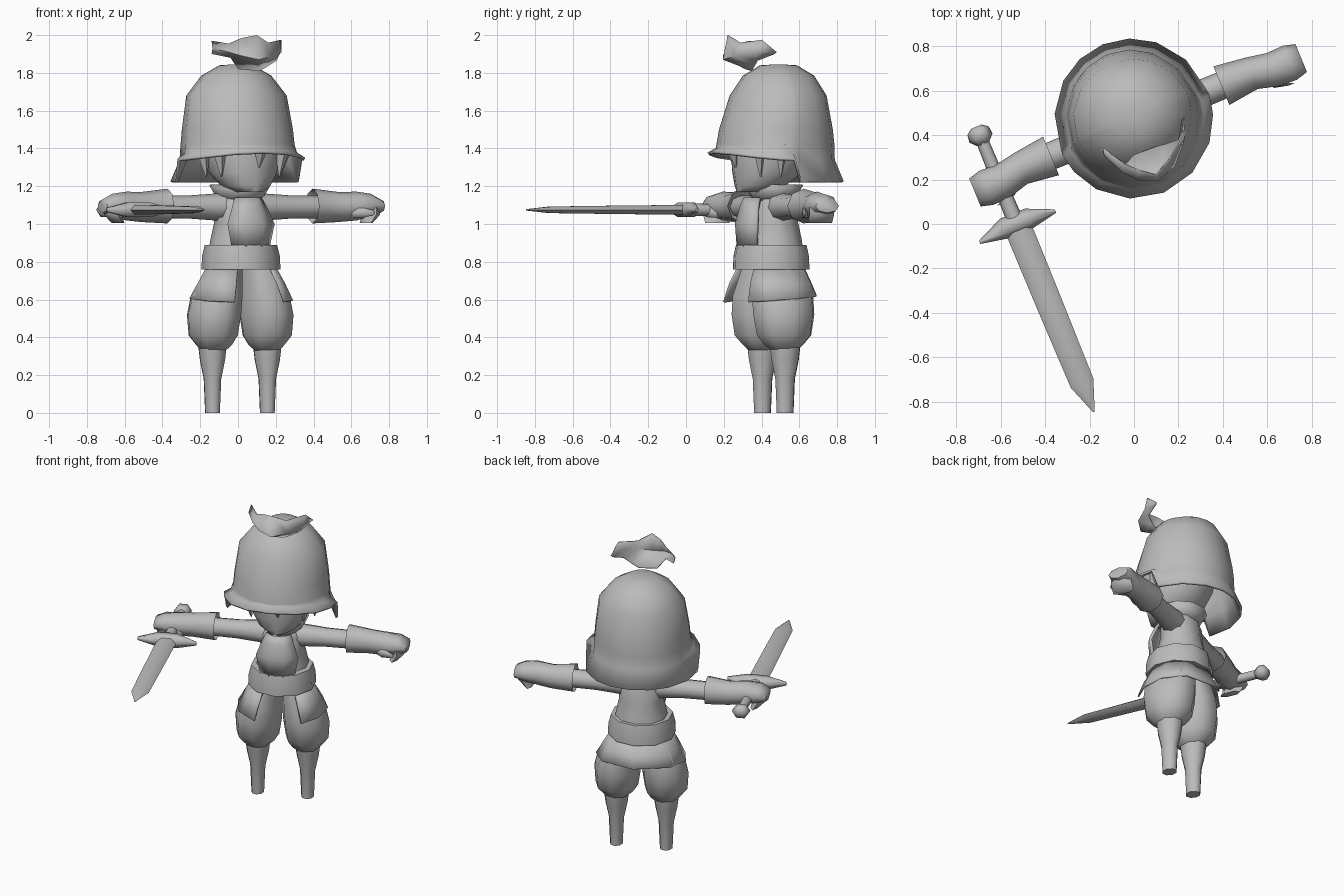
import bpy, bmesh, math
from mathutils import Matrix

cube = bpy.data.objects.get("Cube")
if cube:
    bpy.data.objects.remove(cube, do_unlink=True)

grey = bpy.data.materials.new("plain_grey")
grey.use_nodes = True
GREY = (0.5, 0.5, 0.5, 1)
grey.diffuse_color = GREY
grey.node_tree.nodes["Principled BSDF"].inputs["Base Color"].default_value = GREY

# The figure stands turned on the spot: local x is its left, local -y its front
BODY = Matrix.Translation((0.01, 0.465, 0)) @ Matrix.Rotation(math.radians(22.4), 4, "Z")
IDENTITY = Matrix.Identity(4)


def loft(name, rows, closed=True, caps=(True, True), thick=0, sharp=65, frame=BODY):
    """Skin a list of equally long point rows."""
    bm = bmesh.new()
    vs = [[bm.verts.new(p) for p in row] for row in rows]
    n = len(rows[0])
    for a, b in zip(vs, vs[1:]):
        for i in range(n if closed else n - 1):
            j = (i + 1) % n
            bm.faces.new((a[i], a[j], b[j], b[i]))
    if closed and caps[0]:
        bm.faces.new(vs[0])
    if closed and caps[1]:
        bm.faces.new(vs[-1])
    bmesh.ops.recalc_face_normals(bm, faces=bm.faces)
    mesh = bpy.data.meshes.new(name)
    bm.to_mesh(mesh)
    bm.free()
    mesh.transform(frame)
    mesh.materials.append(grey)
    ob = bpy.data.objects.new(name, mesh)
    bpy.context.collection.objects.link(ob)
    if thick:
        mod = ob.modifiers.new("thickness", "SOLIDIFY")
        mod.thickness = thick
    bpy.ops.object.select_all(action="DESELECT")
    ob.select_set(True)
    bpy.context.view_layer.objects.active = ob
    bpy.ops.object.shade_smooth_by_angle(angle=math.radians(sharp))


def polar(deg, ru, rv, z, u=0, v=0):
    """Point at an angle from the front, turning towards the left."""
    a = math.radians(deg)
    return (u + ru * math.sin(a), v - rv * math.cos(a), z)


def ring(n, ru, rv, z, u=0, v=0):
    return [polar(360 * i / n, ru, rv, z, u, v) for i in range(n)]


def ring_x(n, x, ry, rz, y, z):
    """Ring around the x axis."""
    return [(x, y + ry * math.cos(math.tau * i / n), z + rz * math.sin(math.tau * i / n))
            for i in range(n)]


def ring_y(n, y, rx, rz, x, z):
    """Ring around the y axis."""
    return [(x + rx * math.cos(math.tau * i / n), y, z + rz * math.sin(math.tau * i / n))
            for i in range(n)]


# Legs and arms, one per side
for side, s in (("left", 1), ("right", -1)):
    trousers = [(0.31, 0.05, 0.05, 0.157), (0.36, 0.10, 0.11, 0.15), (0.41, 0.135, 0.155, 0.155),
                (0.52, 0.147, 0.175, 0.15), (0.62, 0.137, 0.175, 0.135), (0.77, 0.09, 0.14, 0.09)]
    loft(side + "_trouser_leg", [ring(8, ru, rv, z, s * u, -0.005) for z, ru, rv, u in trousers])
    shin = [(0, 0.04), (0.18, 0.048), (0.28, 0.07), (0.36, 0.08)]
    loft(side + "_shin", [ring(8, r, r + 0.008, z, s * 0.157) for z, r in shin])

    sleeve = [(0.06, 0.08, 0.08), (0.16, 0.075, 0.07), (0.28, 0.064, 0.062), (0.46, 0.062, 0.06)]
    loft(side + "_arm", [ring_x(8, s * x, ry, rz, 0, 1.09) for x, ry, rz in sleeve])
    glove = [(0.47, 0.06, 0.06, 1.09), (0.415, 0.094, 0.092, 1.095), (0.56, 0.076, 0.08, 1.09),
             (0.66, 0.08, 0.076, 1.095), (0.74, 0.083, 0.06, 1.1), (0.795, 0.068, 0.036, 1.095)]
    loft(side + "_glove", [ring_x(8, s * x, ry, rz, -0.022 if x > 0.6 else 0, z)
                           for x, ry, rz, z in glove])
    fingers = [(1.1, 0.045, 0.74), (1.05, 0.042, 0.74), (1.005, 0.026, 0.71)]
    loft(side + "_fingers", [ring(6, ru, 0.07, z, s * u, -0.03) for z, ru, u in fingers])
    thumb = [(-0.05, 0.032, 0.62), (-0.10, 0.028, 0.66), (-0.115, 0.015, 0.71)]
    loft(side + "_thumb", [ring_y(6, y, r, r, s * x, 1.06) for y, r, x in thumb])

# Torso and neck
torso = [(0.84, 0.17, 0.16), (0.92, 0.157, 0.15), (1.01, 0.137, 0.13), (1.10, 0.15, 0.12),
         (1.16, 0.11, 0.095), (1.19, 0.075, 0.07), (1.28, 0.08, 0.08)]
loft("torso", [ring(10, ru, rv, z) for z, ru, rv in torso])

# Flared collar under the helmet
loft("collar", [ring(10, 0.10, 0.10, 1.12), ring(10, 0.125, 0.12, 1.16), ring(10, 0.155, 0.15, 1.21)],
     caps=(False, False), thick=0.01)

# Bent chest plate
plate = [(1.14, 0.078, -0.16), (1.09, 0.10, -0.18), (1.0, 0.135, -0.20), (0.88, 0.11, -0.195)]
loft("chest_plate", [[(k * w, v + 0.075 * max(0, abs(k) - 0.4), z) for k in (-1, -0.4, 0.4, 1)]
                     for z, w, v in plate], closed=False, thick=0.02)

# Belt band
belt = [(0.76, 0.16, 0.15), (0.76, 0.21, 0.208), (0.83, 0.207, 0.205),
        (0.89, 0.192, 0.192), (0.89, 0.15, 0.14)]
loft("belt", [ring(10, ru, rv, z, 0, -0.015) for z, ru, rv in belt])

# Skirt, open at the front
hem = [36, 62, 95, 130, 180, 230, 265, 300, 333]
loft("skirt", [[polar(a, 0.185, 0.18, 0.78, 0, -0.01) for a in hem],
               [polar(a, 0.237, 0.225, 0.69, 0, -0.01) for a in hem],
               [polar(a, 0.285, 0.255, 0.605 - 0.02 * math.cos(math.radians(a)), 0, -0.01)
                for a in hem]],
     closed=False, thick=0.01)

# Head
head = [(1.17, 0.07, 0.09, -0.12), (1.20, 0.13, 0.135, -0.08), (1.27, 0.18, 0.185, -0.04),
        (1.36, 0.21, 0.21, -0.02), (1.5, 0.22, 0.22, 0), (1.65, 0.16, 0.16, 0)]
loft("head", [ring(12, ru, rv, z, 0, v) for z, ru, rv, v in head])

# Hair locks hanging around the face
for i, a in enumerate((-78, -50, 5, 50, 78)):
    u, v, _ = polar(a, 0.24, 0.25, 0)
    length = 0.12 if abs(a) < 10 else 0.17
    loft("hair_lock_%d" % (i + 1), [ring(4, 0.05, 0.04, 1.42, u, v),
                                    ring(4, 0.004, 0.004, 1.42 - length, u * 0.9, v * 0.9)])

# Helmet: dome, with a raised visor in front and a long flared guard behind
angles = [0, 25, 50, 70, 84, 90, 115, 140, 160]
angles += [180] + [360 - a for a in reversed(angles[1:])]
dome = [(1.845, 0.02, 0.02, 0.03), (1.84, 0.09, 0.10, 0.03), (1.785, 0.185, 0.19, 0.03),
        (1.68, 0.268, 0.255, 0.028), (1.50, 0.293, 0.303, 0.015), (1.42, 0.30, 0.315, 0.012)]
rows = [[polar(a, ru, rv, z, -0.008, v) for a in angles] for z, ru, rv, v in dome]


def brim(a, low):
    front = min(a, 360 - a)
    if front < 87:
        z = (1.39, 1.365)[low] + 0.02 * math.cos(math.radians(front * 2))
        r = (0.322, 0.365)[low]
    else:
        z, r = (1.34, 1.225)[low], (0.31, 0.358)[low]
    return polar(a, r - 0.005, r, z, -0.008, 0.018)


rows += [[brim(a, low) for a in angles] for low in (0, 1)]
loft("helmet", rows, caps=(True, False), thick=0.015)

# Jagged crest floating above the helmet, curling back at its lower edge
top = [(-0.14, 0.34, 1.97), (-0.05, 0.27, 1.955), (0.02, 0.24, 1.985), (0.10, 0.22, 2.0),
       (0.16, 0.29, 1.96), (0.23, 0.40, 1.975), (0.23, 0.48, 1.91)]
middle = [(-0.135, 0.305, 1.93), (-0.05, 0.23, 1.91), (0.02, 0.195, 1.89), (0.11, 0.195, 1.87),
          (0.185, 0.26, 1.89), (0.225, 0.37, 1.91), (0.225, 0.475, 1.905)]
bottom = [(-0.14, 0.33, 1.90), (-0.04, 0.27, 1.88), (0.0, 0.31, 1.82), (0.11, 0.35, 1.81),
          (0.15, 0.36, 1.83), (0.205, 0.38, 1.865), (0.22, 0.47, 1.90)]
loft("crest", [top, middle, bottom], closed=False, thick=0.006, frame=IDENTITY)

# Sword held in the right hand, pointing forwards
SX, SZ = -0.676, 1.075
blade = [(-0.22, 0.062, 0.03), (-0.60, 0.06, 0.026), (-1.0, 0.055, 0.02), (-1.14, 0.004, 0.004)]
loft("sword_blade", [ring_y(6, y, rx, rz, SX, SZ) for y, rx, rz in blade])
guard = [(-0.185, 0.008, 0.012), (-0.06, 0.048, 0.045), (0.06, 0.048, 0.045), (0.185, 0.008, 0.012)]
loft("sword_guard", [ring_x(6, SX + x, ry, rz, -0.215 - abs(x) * 0.12, SZ) for x, ry, rz in guard])
grip = [(-0.24, 0.038, 0.034), (0.0, 0.032, 0.03), (0.19, 0.028, 0.028)]
loft("sword_grip", [ring_y(8, y, rx, rz, SX, SZ) for y, rx, rz in grip])
pommel = [(0.165, 0.028, 0.028), (0.195, 0.056, 0.045), (0.23, 0.052, 0.045), (0.25, 0.025, 0.02)]
loft("sword_pommel", [ring_y(6, y, rx, rz, SX, SZ) for y, rx, rz in pommel])
